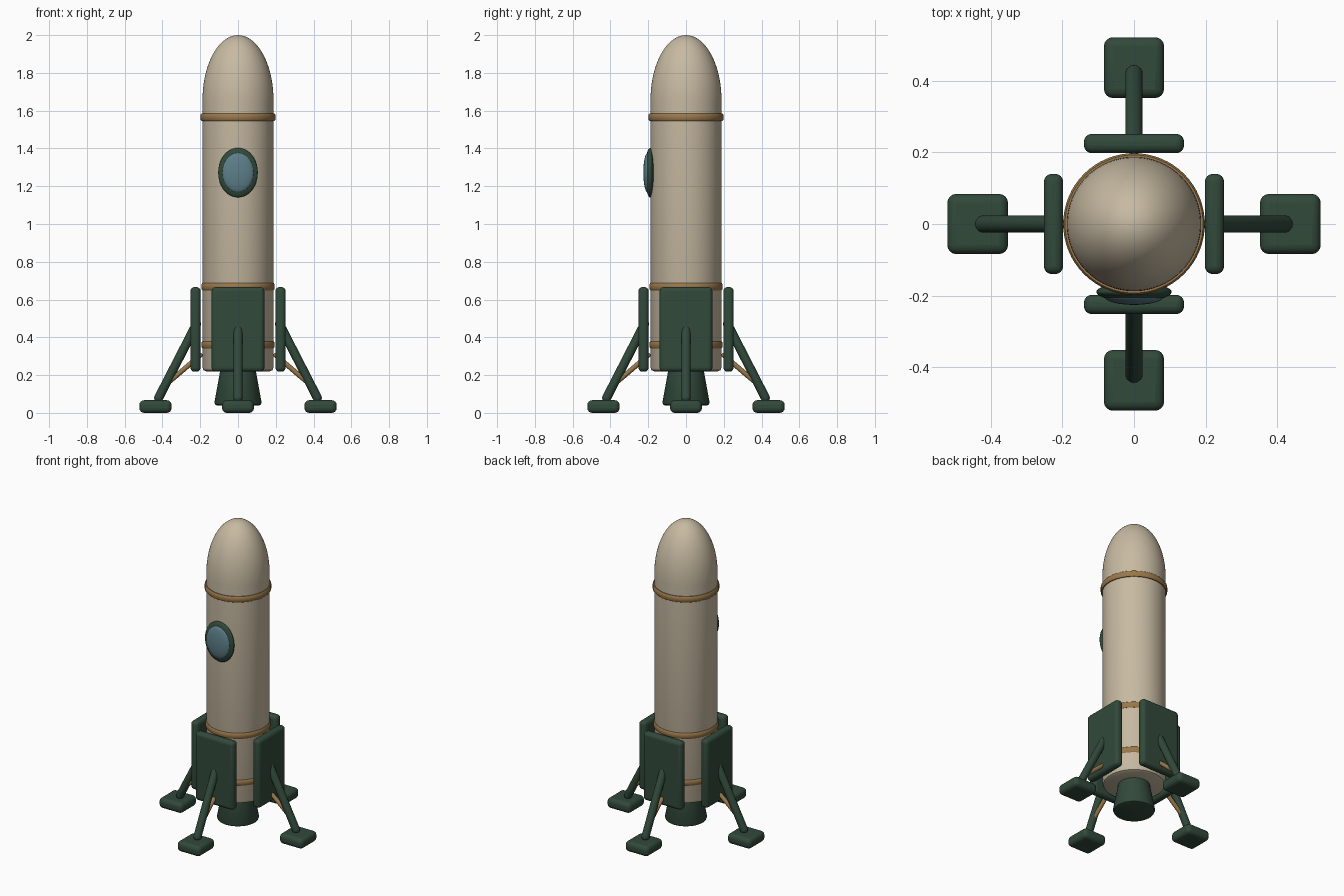
import bpy, math
from mathutils import Vector, Matrix

if "Cube" in bpy.data.objects:
    bpy.data.objects.remove(bpy.data.objects["Cube"])


def material(name, rgb):
    m = bpy.data.materials.new(name)
    m.diffuse_color = (*rgb, 1)
    m.use_nodes = True
    m.node_tree.nodes["Principled BSDF"].inputs["Base Color"].default_value = m.diffuse_color
    return m


CREAM = material("cream", (0.57, 0.49, 0.36))
GREEN = material("dark_green", (0.031, 0.067, 0.043))
GLASS = material("blue_glass", (0.11, 0.21, 0.25))
GOLD = material("ochre", (0.32, 0.19, 0.07))


def finish(name, mat, angle=40):
    o = bpy.context.object
    o.name = name
    o.data.materials.append(mat)
    bpy.ops.object.transform_apply(location=False, rotation=False, scale=True)
    bpy.ops.object.shade_smooth_by_angle(angle=math.radians(angle))
    return o


def lathe(name, profile, mat, sides=64):
    """Revolve (radius, z) points about the z axis; radius 0 ends close the shape."""
    verts, rings, faces = [], [], []
    for r, z in profile:
        n = 1 if r == 0 else sides
        rings.append(range(len(verts), len(verts) + n))
        verts += [(r * math.cos(math.tau * i / sides), r * math.sin(math.tau * i / sides), z)
                  for i in range(n)]
    for a, b in zip(rings, rings[1:]):
        for i in range(sides):
            j = (i + 1) % sides
            f = [a[i % len(a)], a[j % len(a)], b[j % len(b)], b[i % len(b)]]
            faces.append(list(dict.fromkeys(f)))
    mesh = bpy.data.meshes.new(name)
    mesh.from_pydata(verts, [], faces)
    o = bpy.data.objects.new(name, mesh)
    bpy.context.collection.objects.link(o)
    bpy.ops.object.select_all(action='DESELECT')
    o.select_set(True)
    bpy.context.view_layer.objects.active = o
    return finish(name, mat)


def rounded_box(name, loc, size, bevel, turn, mat):
    bpy.ops.mesh.primitive_cube_add(size=1)
    bpy.context.object.scale = size
    o = finish(name, mat)
    o.matrix_world = turn @ Matrix.Translation(loc)
    b = o.modifiers.new("round", 'BEVEL')
    b.width, b.segments = bevel, 4
    return o


def rod(name, a, b, r, turn, mat):
    """Round-ended rod from a to b."""
    a, b = Vector(a), Vector(b)
    length = (b - a).length
    arc = [math.radians(t) for t in range(0, 91, 15)]
    prof = [(r * math.sin(t) if t else 0, -r * math.cos(t)) for t in arc]
    prof += [(p, length - z) for p, z in reversed(prof)]
    o = lathe(name, prof, mat, 24)
    o.matrix_world = turn @ Matrix.Translation(a) @ (b - a).to_track_quat('Z', 'Y').to_matrix().to_4x4()
    return o


def ellipsoid(name, loc, radii, mat):
    bpy.ops.mesh.primitive_uv_sphere_add(segments=48, ring_count=24, radius=1, location=loc)
    bpy.context.object.scale = radii
    return finish(name, mat)


# Hull and nose
R = 0.188
lathe("hull", [(0, 0.22), (R - 0.02, 0.22), (R - 0.006, 0.226), (R, 0.24), (R, 1.655), (0, 1.655)], CREAM)
arc = [math.radians(a) for a in range(0, 90, 5)]
lathe("nose", [(0, 1.60), (R, 1.60)] + [(R * math.cos(t), 1.655 + 0.345 * math.sin(t)) for t in arc]
      + [(0, 2.0)], CREAM)

# Trim bands
for name, z, r in (("lower_band", 0.36, 0.193), ("middle_band", 0.668, 0.194), ("upper_band", 1.565, 0.198)):
    h = 0.019
    lathe(name, [(0.17, z - h), (r - 0.005, z - h), (r, z - h + 0.006), (r, z + h - 0.006),
                 (r - 0.005, z + h), (0.17, z + h), (0.17, z - h)], GOLD)

# Engine nozzle
lathe("nozzle", [(0, 0.04), (0.112, 0.04), (0.121, 0.044), (0.125, 0.054), (0.093, 0.23), (0, 0.23)], GREEN)

# Front window
ellipsoid("window_frame", (0, -0.19, 1.272), (0.105, 0.027, 0.131), GREEN)
ellipsoid("window_glass", (0, -0.203, 1.272), (0.083, 0.023, 0.105), GLASS)

# Four landing leg assemblies
for i, side in enumerate(("right", "back", "left", "front")):
    turn = Matrix.Rotation(i * math.pi / 2, 4, 'Z')
    rounded_box(side + "_panel", (0.225, 0, 0.442), (0.054, 0.28, 0.448), 0.022, turn, GREEN)
    rod(side + "_leg", (0.22, 0, 0.47), (0.42, 0, 0.08), 0.024, turn, GREEN)
    rod(side + "_brace", (0.20, 0, 0.305), (0.36, 0, 0.168), 0.013, turn, GOLD)
    rounded_box(side + "_foot", (0.437, 0, 0.0335), (0.17, 0.168, 0.067), 0.025, turn, GREEN)
